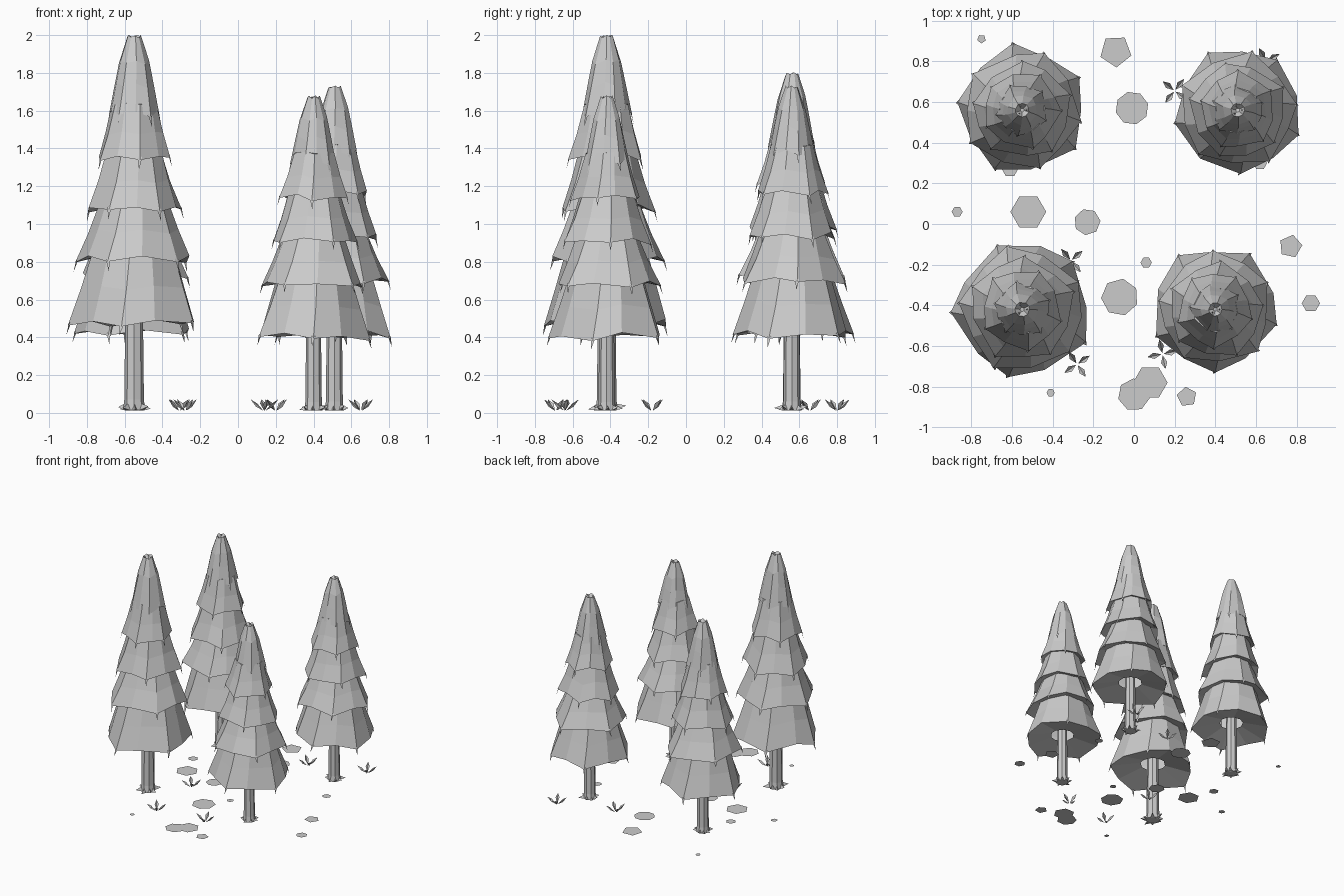
import bpy, bmesh, math, random
from mathutils import Vector

random.seed(7)
cube = bpy.data.objects.get("Cube")
if cube:
    bpy.data.objects.remove(cube)

grey = bpy.data.materials.new("plain grey")
grey.use_nodes = True
grey.diffuse_color = (0.6, 0.6, 0.6, 1)
grey.node_tree.nodes["Principled BSDF"].inputs["Base Color"].default_value = (0.6, 0.6, 0.6, 1)


def polar(radius, angle, z):
    return Vector((radius * math.cos(angle), radius * math.sin(angle), z))


def finish(bm, name, x, y, recalc=True):
    if recalc:
        bmesh.ops.recalc_face_normals(bm, faces=bm.faces)
    mesh = bpy.data.meshes.new(name)
    bm.to_mesh(mesh)
    bm.free()
    mesh.materials.append(grey)
    ob = bpy.data.objects.new(name, mesh)
    ob.location = (x, y, 0)
    bpy.context.collection.objects.link(ob)


def bridge(bm, low, high):
    n = len(low)
    for i in range(n):
        j = (i + 1) % n
        bm.faces.new((low[i], low[j], high[j], high[i]))


def spike(bm, base, tip):
    """Three-sided spike closed at its base."""
    ring = [bm.verts.new(p) for p in base]
    end = bm.verts.new(tip)
    bm.faces.new(ring)
    for i in range(3):
        bm.faces.new((ring[i], ring[(i + 1) % 3], end))


def tier(name, x, y, profile, s, sides=10, hollow=0.3):
    """Ragged skirt of branches; profile runs from the hem upward."""
    bm = bmesh.new()
    turn = random.uniform(0, math.tau)
    angles = [turn + (i + random.uniform(-.2, .2)) * math.tau / sides for i in range(sides)]
    # every other corner is a longer, lower branch
    swell = [(1.03 if i % 2 == 0 else .94) + random.uniform(-.03, .03) for i in range(sides)]
    sag = [(-.018 if i % 2 == 0 else .008) * s + random.uniform(-.012, .012) for i in range(sides)]
    rings = []
    for k, (r, z) in enumerate(profile):
        fade = 1 - k / len(profile)
        rings.append([bm.verts.new(polar(r * (1 + (w - 1) * fade), a + k * .05, z + d * fade))
                      for a, w, d in zip(angles, swell, sag)])
    for low, high in zip(rings, rings[1:]):
        bridge(bm, low, high)
    bm.faces.new(rings[-1])
    # underside, open around the trunk
    r0, z0 = profile[0]
    inner = [bm.verts.new(polar(r0 * hollow, a, z0 + .05 * s)) for a in angles]
    bridge(bm, inner, rings[0])
    # drooping branch tips
    for i in range(0, sides, 2):
        a, r, z = angles[i], r0 * swell[i], z0 + sag[i]
        w = .013 * s / r
        spike(bm, [polar(r - .006, a - w, z + .012), polar(r - .006, a + w, z + .012),
                   polar(r * .93, a, z + .03 * s)],
              polar(r + .008 * s, a + random.uniform(-.04, .04), z - .05 * s))
    finish(bm, name, x, y)


def trunk(name, x, y, s):
    bm = bmesh.new()
    sides = 8
    rings = [[bm.verts.new(polar(r * s, i * math.tau / sides, z * s)) for i in range(sides)]
             for r, z in ((.058, .015), (.052, .07), (.046, .6), (.03, 1.2))]
    for low, high in zip(rings, rings[1:]):
        bridge(bm, low, high)
    bm.faces.new(rings[0])
    bm.faces.new(rings[-1])
    # roots
    for i in range(sides):
        a = (i + random.uniform(-.2, .2)) * math.tau / sides
        spike(bm, [polar(.048 * s, a - .35, .012), polar(.048 * s, a + .35, .012),
                   polar(.048 * s, a, .05 * s)],
              polar(random.uniform(.08, .105) * s, a, random.uniform(.015, .04)))
    finish(bm, name, x, y)


def tree(name, x, y, height, width):
    s = height / 2
    skirts = {
        "bottom_tier": [(.335, .485), (.275, .67), (.215, .87)],
        "second_tier": [(.305, .815), (.24, .96), (.18, 1.12)],
        "third_tier": [(.255, 1.085), (.20, 1.23), (.15, 1.40)],
        "fourth_tier": [(.20, 1.36), (.158, 1.49), (.12, 1.64)],
        "crown": [(.135, 1.59), (.105, 1.74), (.08, 1.86), (.036, 1.995), (.01, 1.96)],
    }
    for part, profile in skirts.items():
        tier(f"{name}_{part}", x, y, [(r * width, z * s) for r, z in profile], s)
    trunk(f"{name}_trunk", x, y, s)
    # twigs at the treetop
    bm = bmesh.new()
    for a in (0, 2, 4):
        spike(bm, [polar(.036 * s, a + d, height - .03 * s) for d in (-.3, .3)]
              + [polar(.02 * s, a, height - .004)], polar(.045 * s, a, height - .06 * s))
    finish(bm, f"{name}_treetop_twigs", x, y)


tree("front_right_tree", -.55, -.42, 2.0, 1.0)
tree("front_left_tree", .40, -.42, 1.68, .92)
tree("back_right_tree", -.55, .56, 1.80, .94)
tree("back_left_tree", .51, .56, 1.73, .93)

# Flat ground patches: x, y, radius, sides
patches = [(-.75, .91, .022, 5), (-.09, .85, .08, 5), (-.01, .57, .082, 8), (-.61, .27, .04, 6),
           (.62, .30, .035, 6), (-.87, .06, .027, 6), (-.52, .06, .088, 6), (-.23, .01, .065, 7),
           (.06, -.19, .028, 6), (.77, -.11, .058, 5), (.87, -.39, .045, 6), (-.07, -.36, .092, 7),
           (.08, -.78, .085, 6), (.0, -.84, .08, 7), (.26, -.85, .05, 5), (-.41, -.83, .02, 6)]
for x, y, r, n in patches:
    bm = bmesh.new()
    turn = 0 if n == 6 else random.uniform(0, 1)
    bm.faces.new([bm.verts.new(polar(r, turn + i * math.tau / n, 0)) for i in range(n)])
    finish(bm, "ground_patch", x, y, recalc=False)

# Grass tufts with folded leaves: x, y, first leaf angle
for x, y, turn in ((-.28, -.69, .6), (.14, -.64, .2), (.20, .655, .9), (.65, .80, .5), (-.31, -.18, .7)):
    bm = bmesh.new()
    for i in range(4):
        a = turn + i * math.tau / 4
        root, tip, fold = (bm.verts.new(polar(r, a, z)) for r, z in ((.006, .012), (.075, .072), (.045, .032)))
        for side in (-.35, .35):
            edge = bm.verts.new(polar(.045, a + side, .05))
            bm.faces.new((root, fold, tip, edge) if side < 0 else (root, edge, tip, fold))
    finish(bm, "grass_tuft", x, y, recalc=False)
